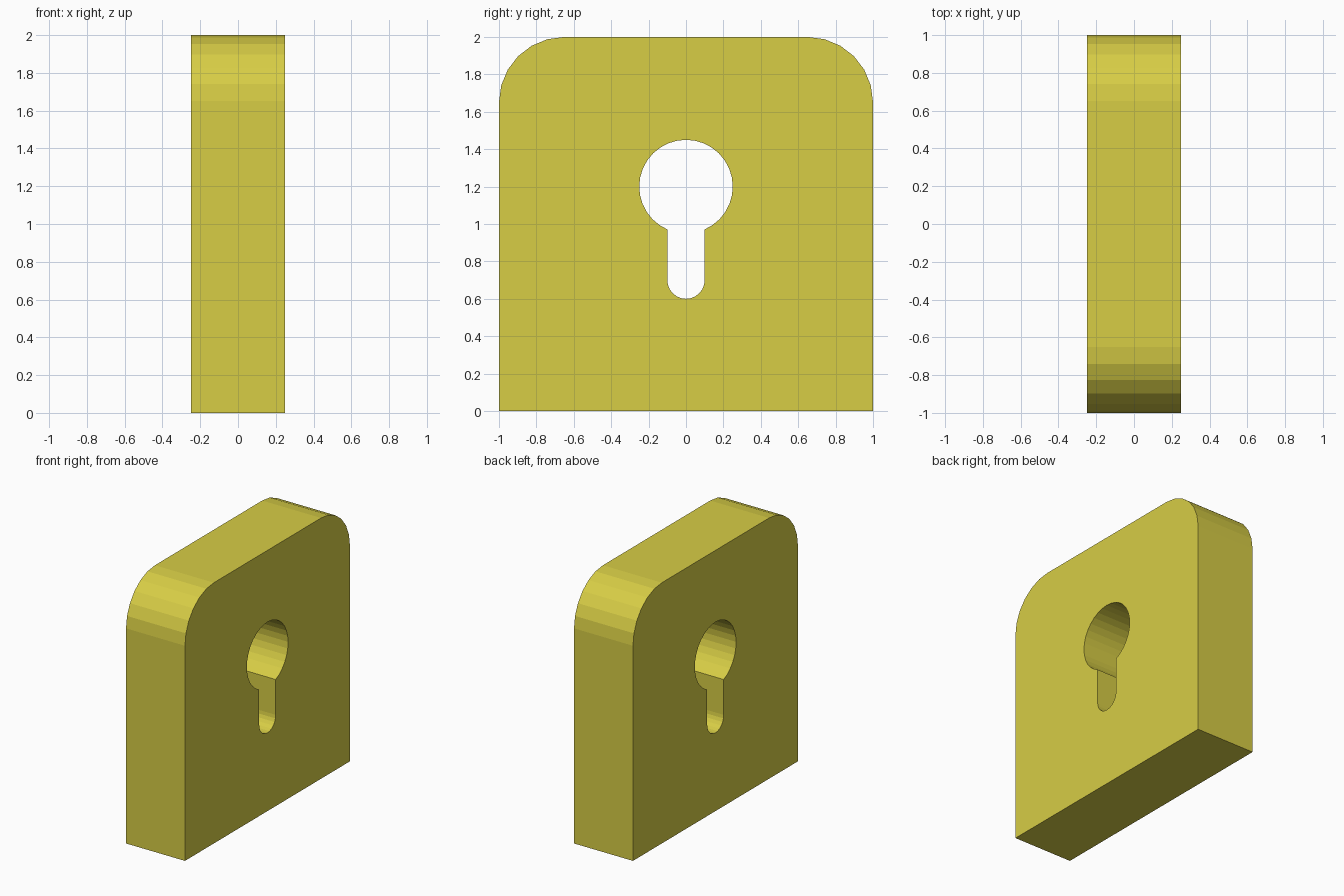
import bpy, bmesh
from math import sin, cos, asin, pi

if "Cube" in bpy.data.objects:
    bpy.data.objects.remove(bpy.data.objects["Cube"])

HALF_THICK = 0.25


def arc(cy, cz, r, a0, a1, steps):
    """Points on a circular arc in the YZ plane, both ends included."""
    return [(cy + r * cos(a0 + (a1 - a0) * i / steps),
             cz + r * sin(a0 + (a1 - a0) * i / steps)) for i in range(steps + 1)]


def plate_from_loops(name, loops, x0, x1, material):
    """Fill the outline and its hole, then extrude from x0 to x1."""
    bm = bmesh.new()
    edges = []
    for pts in loops:
        vs = [bm.verts.new((x0, y, z)) for y, z in pts]
        edges += [bm.edges.new((vs[i - 1], vs[i])) for i in range(len(vs))]
    bmesh.ops.triangle_fill(bm, use_beauty=True, edges=edges, normal=(-1, 0, 0))
    ext = bmesh.ops.extrude_face_region(bm, geom=bm.faces[:], use_keep_orig=True)
    moved = [g for g in ext["geom"] if isinstance(g, bmesh.types.BMVert)]
    bmesh.ops.translate(bm, verts=moved, vec=(x1 - x0, 0, 0))
    bmesh.ops.recalc_face_normals(bm, faces=bm.faces[:])
    mesh = bpy.data.meshes.new(name)
    bm.to_mesh(mesh)
    bm.free()
    mesh.materials.append(material)
    obj = bpy.data.objects.new(name, mesh)
    bpy.context.collection.objects.link(obj)
    return obj


yellow = bpy.data.materials.new("yellow")
yellow.diffuse_color = (0.68, 0.61, 0.06, 1)
yellow.use_nodes = True
yellow.node_tree.nodes["Principled BSDF"].inputs["Base Color"].default_value = yellow.diffuse_color

# Outer outline: square bottom corners, rounded top corners
outline = [(-1, 0), (1, 0)]
outline += arc(0.65, 1.65, 0.35, 0, pi / 2, 6)
outline += arc(-0.65, 1.65, 0.35, pi / 2, pi, 6)

# Keyhole: round top running into a narrow slot with a rounded end
slot, radius = 0.1, 0.25
gap = asin(slot / radius)
keyhole = arc(0, 1.2, radius, -pi / 2 + gap, 3 * pi / 2 - gap, 28)
keyhole += arc(0, 0.7, slot, pi, 2 * pi, 12)

plate_from_loops("keyhole_plate", [outline, keyhole], -HALF_THICK, HALF_THICK, yellow)
